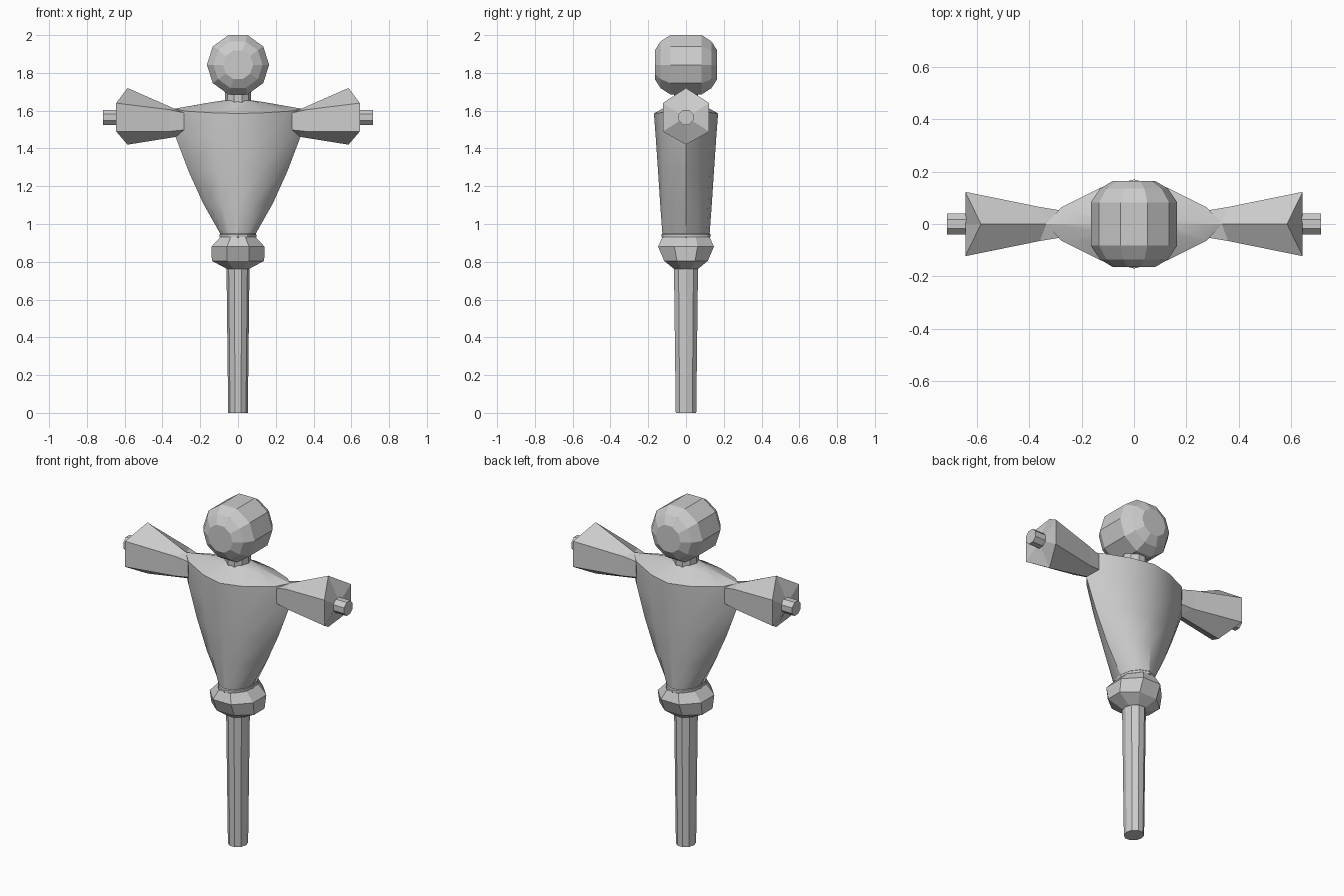
import bpy, bmesh
from math import cos, sin, pi, radians

if "Cube" in bpy.data.objects:
    bpy.data.objects.remove(bpy.data.objects["Cube"])


def loft(name, rings, smooth=None):
    """Skin a stack of equal-sized rings and cap both ends."""
    bm = bmesh.new()
    loops = [[bm.verts.new(p) for p in r] for r in rings]
    n = len(loops[0])
    for a, b in zip(loops, loops[1:]):
        for i in range(n):
            j = (i + 1) % n
            bm.faces.new((a[i], a[j], b[j], b[i]))
    for cap in (loops[0], loops[-1]):
        c = bm.verts.new(sum((v.co for v in cap), cap[0].co * 0) / n)
        for i in range(n):
            bm.faces.new((cap[i], cap[(i + 1) % n], c))
    bmesh.ops.recalc_face_normals(bm, faces=bm.faces)
    me = bpy.data.meshes.new(name)
    bm.to_mesh(me)
    bm.free()
    ob = bpy.data.objects.new(name, me)
    bpy.context.collection.objects.link(ob)
    if smooth:
        bpy.ops.object.select_all(action='DESELECT')
        ob.select_set(True)
        bpy.context.view_layer.objects.active = ob
        bpy.ops.object.shade_smooth_by_angle(angle=radians(smooth))
    return ob


def oval(z, a, b, n, p=1.0, turn=0.0, dip=0.0):
    """Horizontal ring; p > 1 pinches it to a diamond, dip lowers front and back."""
    pts = []
    for i in range(n):
        t = 2 * pi * i / n + turn
        c, s = cos(t), sin(t)
        pts.append((a * abs(c) ** p * (1 if c > 0 else -1),
                    b * abs(s) ** p * (1 if s > 0 else -1),
                    z - dip * abs(s)))
    return pts


# Head: ten-sided ball with its axis pointing forward
head_profile = [(-.165, .08), (-.135, .13), (-.083, .165),
                (.083, .165), (.135, .13), (.165, .08)]
loft("head", [[(r * cos(2 * pi * i / 10), y, 1.843 + r * sin(2 * pi * i / 10))
               for i in range(10)] for y, r in head_profile])

# Neck
loft("neck", [oval(z, .068, .068, 10) for z in (1.6, 1.72)], 30)

# Torso: wide diamond shoulders tapering to a round waist
loft("torso", [
    oval(.945, .092, .125, 12),
    oval(1.11, .185, .137, 12, 1.1),
    oval(1.28, .262, .148, 12, 1.2),
    oval(1.46, .33, .16, 12, 1.3, dip=.005),
    oval(1.61, .338, .17, 12, 1.4, dip=.025),
    oval(1.645, .14, .07, 12, 1.1, dip=.004),
    oval(1.655, .07, .06, 12),
], 30)

# Belt and hips
loft("belt", [oval(.925, .092, .122, 12), oval(.932, .097, .13, 12),
              oval(.945, .097, .13, 12), oval(.953, .09, .122, 12)], 30)
loft("hips", [oval(z, a, b, 8, turn=pi / 8) for z, a, b in
              ((.763, .065, .07), (.805, .15, .125),
               (.88, .152, .16), (.932, .1, .135))])

# Single post leg
loft("leg", [oval(0, .052, .057, 10), oval(.77, .061, .067, 10)], 30)


# Sleeves and hand stubs, one per side
def hexagon(xs, y, z_side, top, xt, bottom, xb, s):
    lo, hi = z_side
    return [(s * xt, 0, top), (s * xs, y, hi), (s * xs, y, lo),
            (s * xb, 0, bottom), (s * xs, -y, lo), (s * xs, -y, hi)]


for side, s in (("left", -1), ("right", 1)):
    loft(side + "_sleeve", [
        hexagon(.27, .05, (1.50, 1.585), 1.60, .27, 1.475, .27, s),
        hexagon(.36, .065, (1.49, 1.605), 1.61, .335, 1.465, .305, s),
        hexagon(.645, .123, (1.49, 1.64), 1.72, .585, 1.42, .585, s),
        [(s * .645, .04 * sin(pi * i / 3), 1.565 + .04 * cos(pi * i / 3))
         for i in range(6)],
    ])
    loft(side + "_hand", [[(s * x, .043 * sin(pi * (i + .5) / 4),
                            1.565 + .043 * cos(pi * (i + .5) / 4))
                           for i in range(8)] for x in (.6, .715)])
